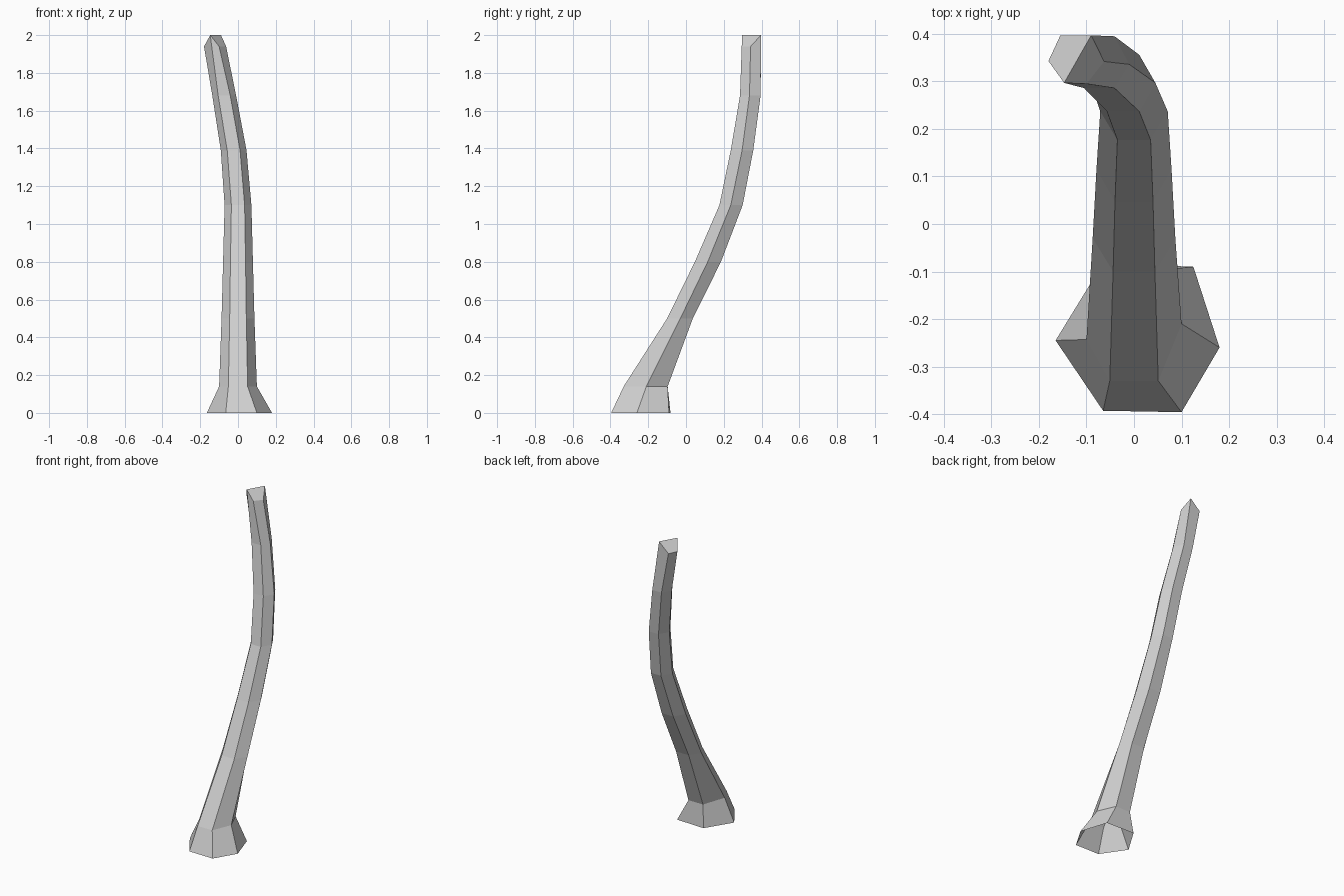
import bpy, bmesh

if "Cube" in bpy.data.objects:
    bpy.data.objects.remove(bpy.data.objects["Cube"])

# Colour
grey = bpy.data.materials.new("light_grey")
grey.diffuse_color = (0.62, 0.62, 0.62, 1)
grey.use_nodes = True
grey.node_tree.nodes["Principled BSDF"].inputs["Base Color"].default_value = grey.diffuse_color


def hexagon(cx, z, half_side, half_front, y_front, y_mid, y_back):
    """Six corners: front left, front right, right, back right, back left, left."""
    return [(cx - half_front, y_front, z), (cx + half_front, y_front, z),
            (cx + half_side, y_mid, z), (cx + half_front, y_back, z),
            (cx - half_front, y_back, z), (cx - half_side, y_mid, z)]


# Flared open foot
foot = [(-0.065, -0.393, 0), (0.10, -0.396, 0), (0.18, -0.26, 0),
        (0.125, -0.09, 0), (-0.065, -0.082, 0), (-0.165, -0.245, 0)]
collar = hexagon(0, 0.14, 0.10, 0.051, -0.33, -0.21, -0.097)
collar[5] = (-0.10, -0.243, 0.14)

# Slanted tip with a diagonal ridge
tip = [(-0.147, 0.297, 2.0), (-0.10, 0.295, 1.94), (-0.063, 0.342, 1.94),
       (-0.09, 0.397, 2.0), (-0.155, 0.397, 1.94), (-0.18, 0.343, 1.94)]

rings = [foot, collar,
         hexagon(0, 0.50, 0.087, 0.044, -0.10, -0.03, 0.036),
         hexagon(0, 0.80, 0.079, 0.040, 0.047, 0.115, 0.185),
         hexagon(0, 1.10, 0.071, 0.035, 0.177, 0.237, 0.30),
         hexagon(-0.023, 1.39, 0.068, 0.034, 0.237, 0.297, 0.356),
         hexagon(-0.073, 1.68, 0.063, 0.032, 0.286, 0.336, 0.395),
         tip]

# Bent trunk skinned through the rings
bm = bmesh.new()
loops = [[bm.verts.new(p) for p in ring] for ring in rings]
for low, high in zip(loops, loops[1:]):
    for i in range(6):
        j = (i + 1) % 6
        bm.faces.new((low[i], low[j], high[j], high[i]))

# Two end faces meeting at the ridge
t = loops[-1]
bm.faces.new((t[0], t[1], t[2], t[3]))
bm.faces.new((t[0], t[3], t[4], t[5]))

mesh = bpy.data.meshes.new("trunk")
bm.to_mesh(mesh)
bm.free()
mesh.materials.append(grey)
bpy.context.collection.objects.link(bpy.data.objects.new("trunk", mesh))
